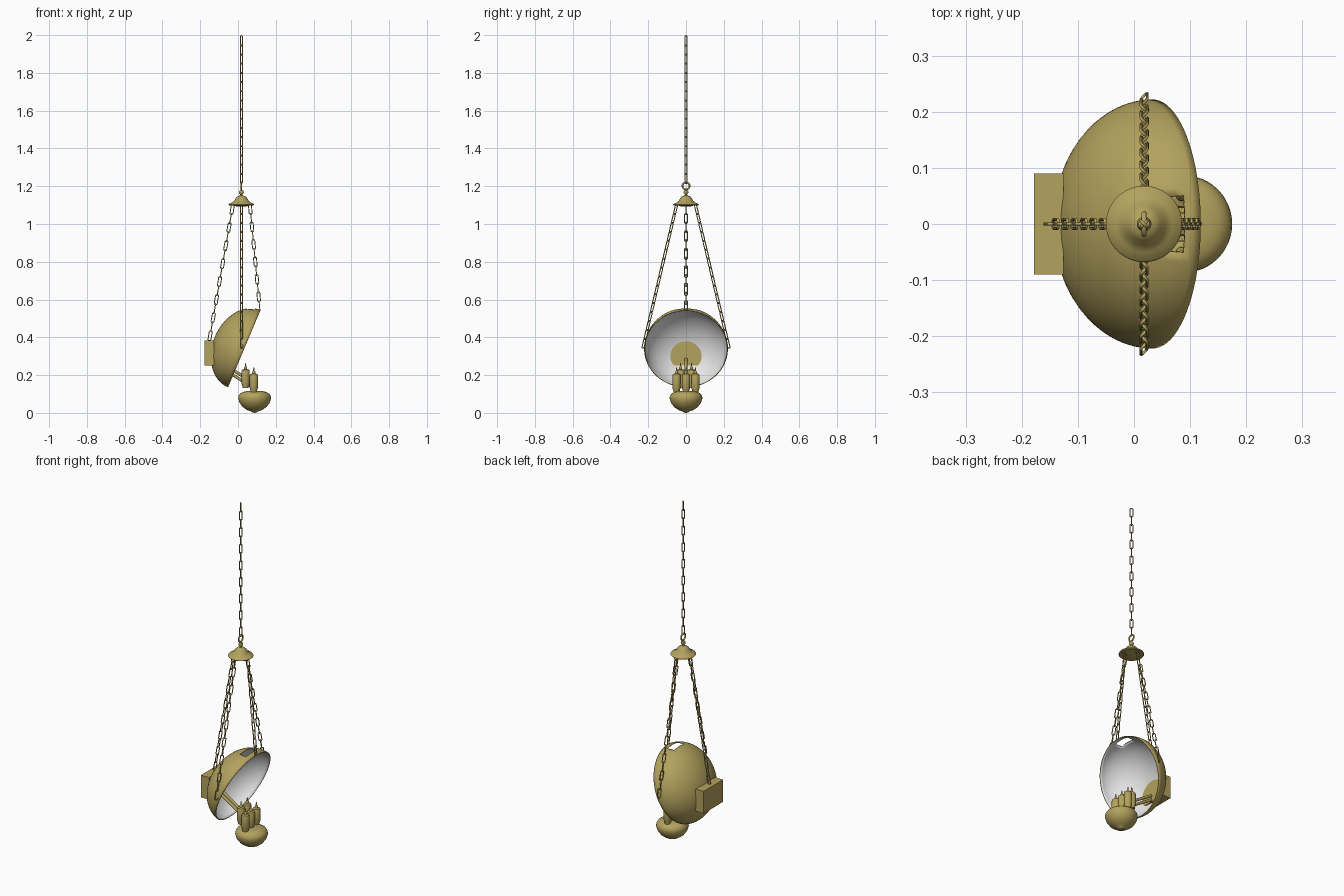
import bpy, bmesh, math
from mathutils import Matrix, Vector

if "Cube" in bpy.data.objects:
    bpy.data.objects.remove(bpy.data.objects["Cube"])


def material(name, color):
    m = bpy.data.materials.new(name)
    m.use_nodes = True
    m.diffuse_color = color
    m.node_tree.nodes["Principled BSDF"].inputs["Base Color"].default_value = color
    return m


BRASS = material("aged brass", (0.45, 0.36, 0.11, 1))
WHITE = material("white enamel", (0.8, 0.8, 0.8, 1))
CX = 0.018    # hanging axis
WIRE = 0.0028


def finish(obj, name, angle=40):
    obj.name = name
    if not obj.data.materials:
        obj.data.materials.append(BRASS)
    bpy.ops.object.select_all(action="DESELECT")
    obj.select_set(True)
    bpy.context.view_layer.objects.active = obj
    bpy.ops.object.shade_smooth_by_angle(angle=math.radians(angle))
    return obj


def from_bmesh(bm, name, angle=40):
    bmesh.ops.recalc_face_normals(bm, faces=bm.faces)
    mesh = bpy.data.meshes.new(name)
    bm.to_mesh(mesh)
    bm.free()
    obj = bpy.data.objects.new(name, mesh)
    bpy.context.collection.objects.link(obj)
    return finish(obj, name, angle)


def lathe(name, profile, loc, steps=32):
    """Spin (radius, height) points around a vertical axis."""
    bm = bmesh.new()
    verts = [bm.verts.new((r, 0, z)) for r, z in profile]
    edges = [bm.edges.new(pair) for pair in zip(verts, verts[1:])]
    bmesh.ops.spin(bm, geom=verts + edges, axis=(0, 0, 1), cent=(0, 0, 0),
                   angle=math.tau, steps=steps)
    bmesh.ops.remove_doubles(bm, verts=bm.verts, dist=1e-5)
    bmesh.ops.translate(bm, verts=bm.verts, vec=loc)
    return from_bmesh(bm, name)


def chain(name, start, end, twist):
    """Interlocking stadium links, alternately turned a quarter."""
    start, end = Vector(start), Vector(end)
    axis = end - start
    count = round(axis.length / 0.048)
    pitch = axis.length / count
    half, width = pitch / 2 + WIRE, 0.008
    turn = Vector((0, 0, 1)).rotation_difference(axis.normalized()).to_matrix()
    curve = bpy.data.curves.new(name, "CURVE")
    curve.dimensions = "3D"
    curve.bevel_depth = WIRE
    curve.bevel_resolution = 1
    for k in range(count):
        center = start + axis * ((k + 0.5) / count)
        spin = Matrix.Rotation(math.radians(twist + 90 * (k % 2)), 3, "Z")
        spline = curve.splines.new("POLY")
        spline.points.add(15)
        spline.use_cyclic_u = True
        for i, point in enumerate(spline.points):
            t = (i + 0.5) / 16 * math.tau
            z = math.copysign(half - width, math.sin(t)) + width * math.sin(t)
            p = center + turn @ spin @ Vector((width * math.cos(t), 0, z))
            point.co = (*p, 1)
    obj = bpy.data.objects.new(name, curve)
    bpy.context.collection.objects.link(obj)
    bpy.ops.object.select_all(action="DESELECT")
    obj.select_set(True)
    bpy.context.view_layer.objects.active = obj
    bpy.ops.object.convert(target="MESH")
    finish(bpy.context.object, name, 60)


def rod(name, a, b, radius):
    a, b = Vector(a), Vector(b)
    bpy.ops.mesh.primitive_cylinder_add(vertices=16, radius=radius,
                                        depth=(b - a).length, location=(a + b) / 2)
    obj = bpy.context.object
    obj.rotation_euler = (b - a).to_track_quat("Z", "Y").to_euler()
    finish(obj, name)


# Tilted reflector dish with a slot near its upper rim
SEG, RINGS = 80, 18
bm = bmesh.new()
rows = []
for j in range(RINGS):
    th = math.pi / 2 * j / RINGS
    rows.append([bm.verts.new((0.222 * math.cos(th) * math.cos(math.tau * i / SEG),
                               0.222 * math.cos(th) * math.sin(math.tau * i / SEG),
                               0.168 * math.sin(th))) for i in range(SEG)])
pole = bm.verts.new((0, 0, 0.168))
for j in range(RINGS - 1):
    for i in range(SEG):
        if 2 <= j < 5 and (i < 3 or i >= SEG - 3):
            continue
        n = (i + 1) % SEG
        bm.faces.new((rows[j][i], rows[j][n], rows[j + 1][n], rows[j + 1][i]))
for i in range(SEG):
    bm.faces.new((rows[-1][i], rows[-1][(i + 1) % SEG], pole))
dish = from_bmesh(bm, "reflector_dish")
dish.location = (0.033, 0, 0.34)
dish.rotation_euler = (0, math.radians(-67.2), 0)
dish.data.materials.append(WHITE)
shell = dish.modifiers.new("shell", "SOLIDIFY")
shell.thickness = 0.005
shell.offset = -1
shell.material_offset = 1
shell.material_offset_rim = 0

# Box behind the dish
bpy.ops.mesh.primitive_cube_add(size=1, location=(-0.152, 0, 0.317))
box = bpy.context.object
box.scale = (0.052, 0.18, 0.13)
finish(box, "back_box")

# Canopy, finial ball and hanging ring
lathe("canopy", [(0, 1.093), (0.03, 1.094), (0.045, 1.099), (0.064, 1.098),
                 (0.068, 1.102), (0.065, 1.107), (0.05, 1.113), (0.038, 1.123),
                 (0.03, 1.138), (0.02, 1.147), (0.008, 1.151), (0.006, 1.157),
                 (0.012, 1.163), (0.013, 1.169), (0.01, 1.177), (0, 1.181)],
      (CX, 0, 0), 48)
bpy.ops.mesh.primitive_torus_add(major_radius=0.019, minor_radius=0.0045,
                                 major_segments=32, minor_segments=10,
                                 location=(CX, 0, 1.202),
                                 rotation=(0, math.pi / 2, 0))
finish(bpy.context.object, "hanging_ring")

# Chains
chain("main_chain", (CX, 0, 1.217), (CX, 0, 1.9945), 45)
chain("back_chain", (CX - 0.045, 0, 1.1), (-0.152, 0, 0.385), 0)
chain("front_chain", (CX + 0.045, 0, 1.1), (0.116, 0, 0.545), 0)
for side, label in ((1, "left"), (-1, "right")):
    chain(label + "_chain", (CX, 0.05 * side, 1.1), (CX, 0.228 * side, 0.345), 45)

# Round lamp font
lathe("lamp_font", [(0, 0), (0.012, 0.002), (0.016, 0.007), (0.04, 0.015),
                    (0.064, 0.032), (0.08, 0.054), (0.087, 0.077), (0.085, 0.09),
                    (0.077, 0.102), (0.064, 0.11), (0.045, 0.115), (0, 0.116)],
      (0.088, 0, 0), 48)

# Five burners: three on the font, two behind and higher
BURNER = [(0, 0), (0.016, 0), (0.018, 0.012), (0.022, 0.022), (0.022, 0.088),
          (0.019, 0.095), (0.009, 0.099), (0.008, 0.108), (0.004, 0.113),
          (0.003, 0.125), (0, 0.135)]
for k, (x, y, z) in enumerate([(0.084, -0.05, 0.11), (0.084, 0, 0.11),
                               (0.084, 0.05, 0.11), (0.04, -0.029, 0.133),
                               (0.04, 0.029, 0.133)]):
    lathe("burner_%d" % (k + 1), BURNER, (x, y, z), 20)

# Twin support rods from the dish to the burners
for label, dz in (("upper", 0.012), ("lower", -0.014)):
    rod(label + "_support_rod", (-0.118, 0, 0.272 + dz), (0.08, 0, 0.148 + dz), 0.008)
